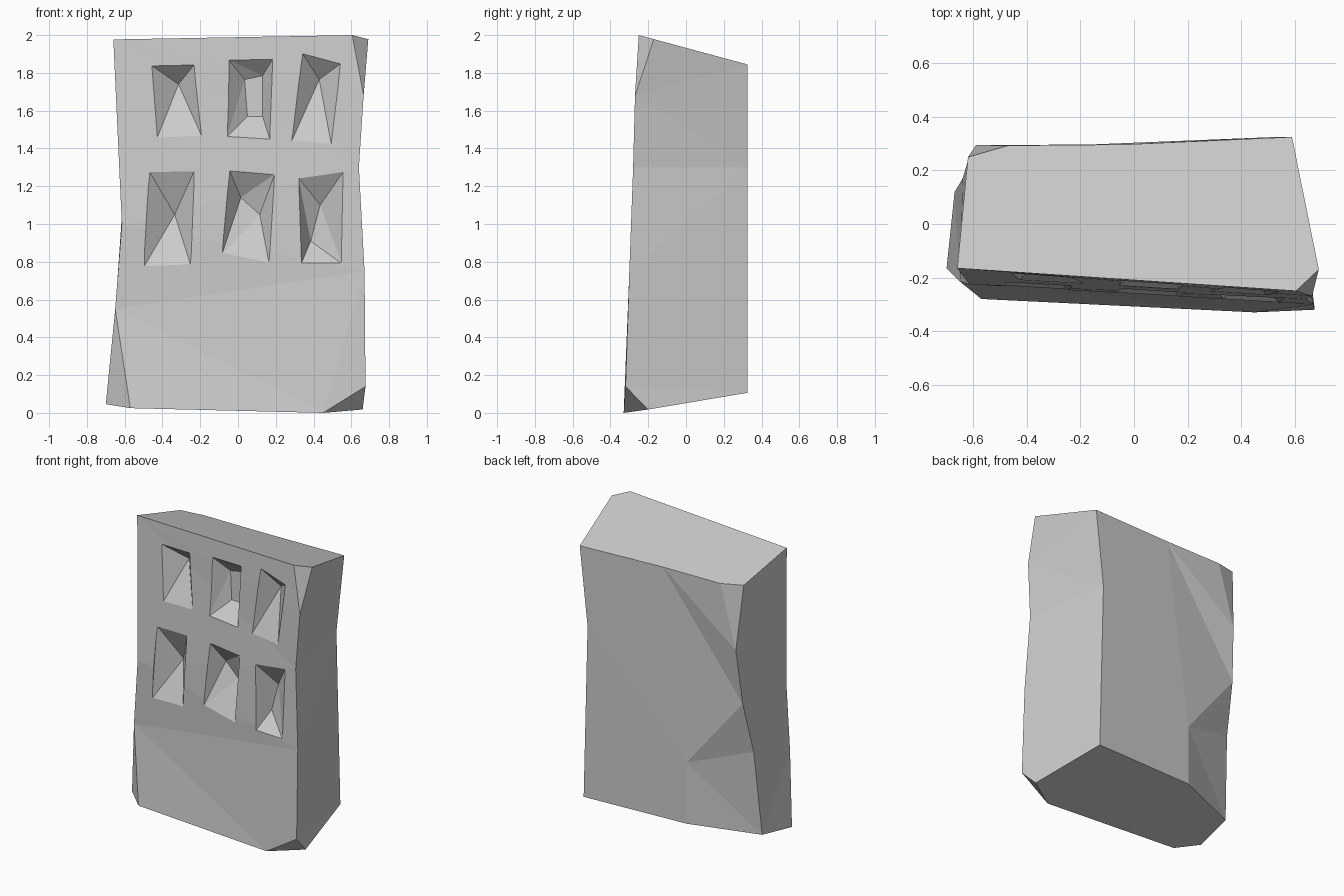
import bpy, bmesh
from mathutils import Vector
from mathutils.bvhtree import BVHTree

if "Cube" in bpy.data.objects:
    bpy.data.objects.remove(bpy.data.objects["Cube"])


def top(p):
    return (p[0], p[1], 2.0 - 0.27 * (p[1] + 0.25))


def bottom(p):
    return (p[0], p[1], 0.165 * (p[1] + 0.33) - 0.0165 * (p[0] - 0.45))


def make_object(name, bm):
    mesh = bpy.data.meshes.new(name)
    bm.to_mesh(mesh)
    obj = bpy.data.objects.new(name, mesh)
    bpy.context.collection.objects.link(obj)
    return obj


# Slab corners, counterclockwise from above: top points, edge points, bottom points.
# Two top or bottom points on one corner make a chipped corner.
corners = [
    ([(-.66, -.165)], [(-.615, -.225, 1.0), (-.65, -.215, .55)],
     [(-.70, -.165), (-.57, -.28)]),
    ([(.605, -.25), (.69, -.17)],
     [(.665, -.27, 1.68), (.64, -.28, 1.3), (.67, -.30, .75), (.675, -.32, .14)],
     [(.45, -.33), (.66, -.20)]),
    ([(.59, .325)], [(.53, .325, 1.3)], [(.56, .325)]),
    ([(-.03, .297)], [(-.21, .295, .54)], [(-.21, .295)]),
    ([(-.47, .293), (-.62, .25)],
     [(-.59, .295, 1.42), (-.615, .255, 1.04), (-.64, .17, .68)], [(-.67, .12)]),
]

# Slab body
bm = bmesh.new()
cols = [([bm.verts.new(top(p)) for p in t],
         [bm.verts.new(p) for p in m],
         [bm.verts.new(bottom(p)) for p in b]) for t, m, b in corners]
for i, (t, m, b) in enumerate(cols):
    t2, m2, b2 = cols[(i + 1) % len(cols)]
    # side between this corner and the next
    bm.faces.new([t[-1]] + m + [b[-1]] + [b2[0]] + m2[::-1] + [t2[0]])
    # chips
    if len(t) == 2:
        bm.faces.new([t[0], m[0], t[1]])
    if len(b) == 2:
        bm.faces.new([m[-1], b[0], b[1]])
bm.faces.new([v for c in cols for v in c[0]])
bm.faces.new([v for c in reversed(cols) for v in reversed(c[2])])
bmesh.ops.recalc_face_normals(bm, faces=bm.faces)
bmesh.ops.triangulate(bm, faces=bm.faces)
tree = BVHTree.FromBMesh(bm)
slab = make_object("stone_slab", bm)
bm.free()

# Chiselled pockets: rim (x, z), deepest points (x, z), depth
pockets = [
    ([(-.46, 1.84), (-.23, 1.845), (-.19, 1.46), (-.43, 1.45)], [(-.315, 1.74)], .11),
    ([(-.05, 1.87), (.185, 1.875), (.17, 1.445), (-.06, 1.46)],
     [(.035, 1.765), (.13, 1.785), (.13, 1.57), (.05, 1.57)], .09),
    ([(.34, 1.905), (.545, 1.85), (.495, 1.415), (.28, 1.43)], [(.43, 1.765)], .11),
    ([(-.47, 1.28), (-.23, 1.285), (-.25, .78), (-.5, .77)], [(-.335, 1.05)], .12),
    ([(-.045, 1.285), (.195, 1.265), (.165, .79), (-.085, .84)],
     [(.015, 1.14), (.115, 1.05)], .10),
    ([(.32, 1.245), (.56, 1.28), (.55, .79), (.335, .79)],
     [(.435, 1.1), (.385, .91)], .10),
]


def front_point(x, z, depth):
    hit = tree.ray_cast(Vector((x, -2, z)), Vector((0, 1, 0)))[0]
    return (x, hit.y + depth, z)


cut = bmesh.new()
for rim, deep, depth in pockets:
    pts = [(x, -.6, z) for x, z in rim]
    pts += [front_point(x, z, -.003) for x, z in rim]
    pts += [front_point(x, z, depth) for x, z in deep]
    verts = [cut.verts.new(p) for p in pts]
    res = bmesh.ops.convex_hull(cut, input=verts)
    loose = {g for g in res["geom_interior"] + res["geom_unused"]
             if isinstance(g, bmesh.types.BMVert)}
    bmesh.ops.delete(cut, geom=list(loose), context='VERTS')
bmesh.ops.recalc_face_normals(cut, faces=cut.faces)
cutter = make_object("pocket_cutter", cut)
cutter.hide_render = True
cut.free()

# Carve the pockets, then drop the cutter
mod = slab.modifiers.new("pockets", 'BOOLEAN')
mod.operation = 'DIFFERENCE'
mod.solver = 'EXACT'
mod.object = cutter
deps = bpy.context.evaluated_depsgraph_get()
carved = bpy.data.meshes.new_from_object(slab.evaluated_get(deps))
slab.modifiers.clear()
slab.data = carved
bpy.data.objects.remove(cutter)
